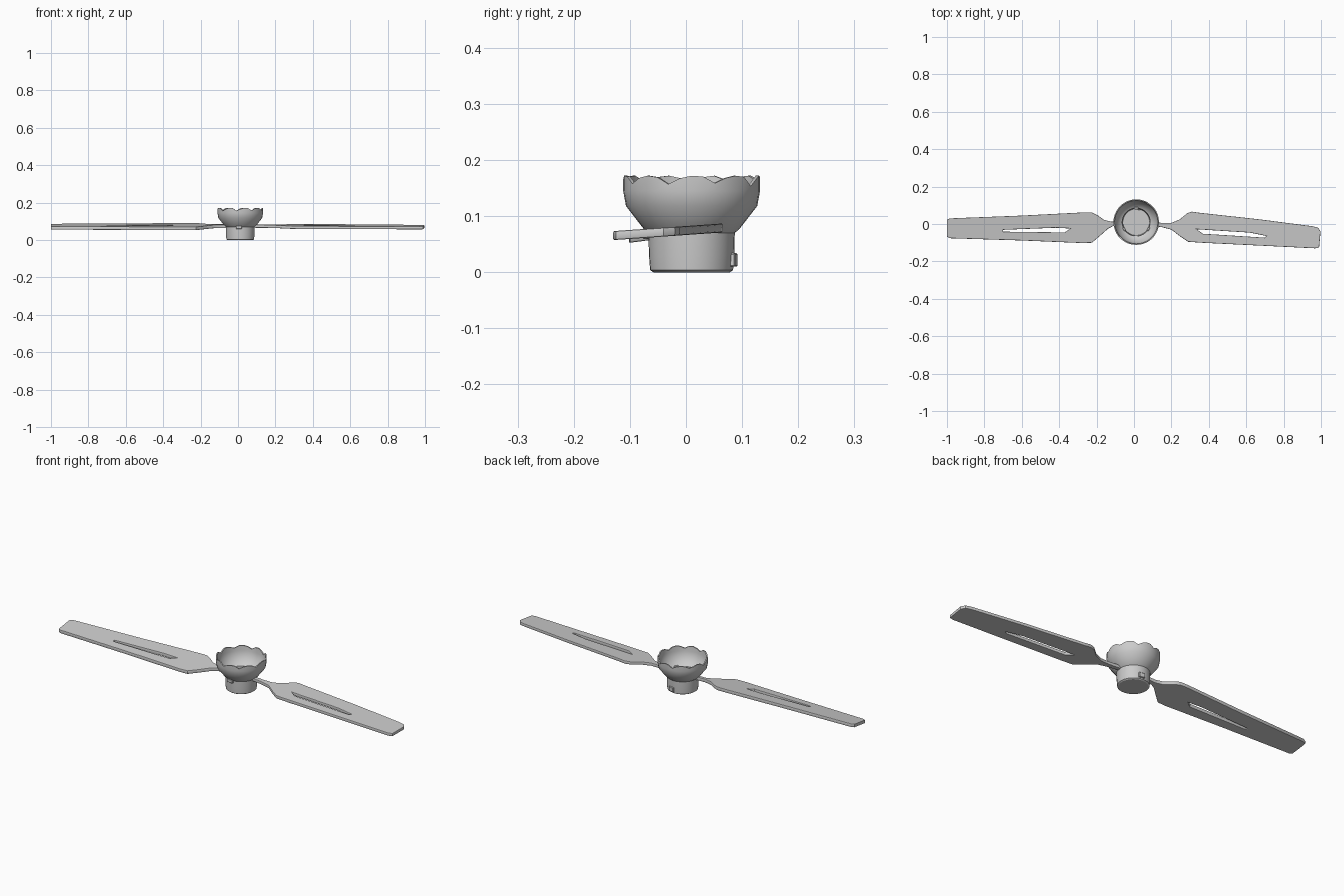
import bpy, bmesh, math, random
from mathutils import Matrix, Vector

cube = bpy.data.objects.get("Cube")
if cube:
    bpy.data.objects.remove(cube, do_unlink=True)
random.seed(4)

grey = bpy.data.materials.new("plain grey")
grey.use_nodes = True
COLOUR = (0.6, 0.6, 0.6, 1)
grey.diffuse_color = COLOUR
grey.node_tree.nodes["Principled BSDF"].inputs["Base Color"].default_value = COLOUR

CENTRE = Vector((0.012, 0.01, 0))


def add_object(name, mesh, angle=30):
    obj = bpy.data.objects.new(name, mesh)
    bpy.context.collection.objects.link(obj)
    mesh.materials.clear()
    mesh.materials.append(grey)
    bpy.ops.object.select_all(action="DESELECT")
    obj.select_set(True)
    bpy.context.view_layer.objects.active = obj
    bpy.ops.object.shade_smooth_by_angle(angle=math.radians(angle))
    return obj


# Hub: turned cup with a thin wall and a broken rim
def make_hub():
    profile = [(0.068, 0), (0.074, 0.004), (0.076, 0.03), (0.077, 0.07),
               (0.086, 0.078), (0.117, 0.118), (0.122, 0.145), (0.122, 0.172),
               (0.116, 0.172), (0.114, 0.145), (0.109, 0.12), (0.086, 0.088),
               (0.075, 0.082), (0.071, 0.02)]
    sides = 36
    notch = [0, 0.002, 0.013, 0.005]
    drops = [notch[i % 4] * random.uniform(0.7, 1.5) for i in range(sides)]
    bm = bmesh.new()
    rings = []
    for r, z in profile:
        ring = []
        for i in range(sides):
            a = math.tau * i / sides
            h = z - drops[i] if z > 0.17 else z
            ring.append(bm.verts.new(CENTRE + Vector((r * math.cos(a), r * math.sin(a), h))))
        rings.append(ring)
    for low, high in zip(rings, rings[1:]):
        for i in range(sides):
            j = (i + 1) % sides
            bm.faces.new((low[i], low[j], high[j], high[i]))
    bm.faces.new(rings[0][::-1])
    bm.faces.new(rings[-1])
    mesh = bpy.data.meshes.new("hub_cup")
    bm.to_mesh(mesh)
    bm.free()
    add_object("hub_cup", mesh)


make_hub()


# Blade: filled outline with a long slot, pitched across its width
def make_blade(name, outline, slot, half_thickness, pitch, height):
    bevel = 0.003
    curve = bpy.data.curves.new(name, "CURVE")
    curve.dimensions = "2D"
    curve.fill_mode = "BOTH"
    curve.extrude = half_thickness - bevel
    curve.bevel_depth = bevel
    curve.bevel_resolution = 1
    curve.offset = -bevel
    for points in (outline, slot):
        spline = curve.splines.new("POLY")
        spline.points.add(len(points) - 1)
        for p, (x, y) in zip(spline.points, points):
            p.co = (x, y, 0, 1)
        spline.use_cyclic_u = True
    temp = bpy.data.objects.new(name + "_outline", curve)
    bpy.context.collection.objects.link(temp)
    graph = bpy.context.evaluated_depsgraph_get()
    mesh = bpy.data.meshes.new_from_object(temp.evaluated_get(graph))
    bpy.data.objects.remove(temp, do_unlink=True)
    for v in mesh.vertices:
        v.co.z += height + pitch * (v.co.y + 0.02)
    mesh.name = name
    add_object(name, mesh)


make_blade(
    "left_blade",
    [(0.084, -0.008), (0.15, -0.017), (0.2, -0.03), (0.245, -0.065), (0.29, -0.095),
     (0.36, -0.1), (0.97, -0.13), (0.99, -0.125), (0.998, -0.04), (0.985, -0.02),
     (0.955, -0.012), (0.67, 0.025), (0.35, 0.06), (0.31, 0.066), (0.285, 0.058),
     (0.245, 0.025), (0.2, 0.006), (0.15, 0.006), (0.084, 0.012)],
    [(0.335, -0.028), (0.368, -0.052), (0.7, -0.073), (0.708, -0.064), (0.62, -0.046)],
    0.008, 0.07, 0.073)
make_blade(
    "right_blade",
    [(-0.06, 0.014), (-0.12, 0.012), (-0.16, 0.022), (-0.195, 0.047), (-0.225, 0.062),
     (-0.27, 0.062), (-0.6, 0.045), (-0.985, 0.03), (-1, 0.022), (-1, -0.068),
     (-0.985, -0.076), (-0.6, -0.088), (-0.27, -0.102), (-0.225, -0.1),
     (-0.185, -0.066), (-0.14, -0.026), (-0.11, -0.01), (-0.06, -0.008)],
    [(-0.7, -0.031), (-0.42, -0.02), (-0.34, -0.024), (-0.37, -0.045), (-0.7, -0.041)],
    0.009, 0.13, 0.072)


# Small blocks: clips inside the cup and lugs on the hub wall
def make_block(name, degrees, radius, z, size):
    bm = bmesh.new()
    turn = Matrix.Rotation(math.radians(degrees), 4, "Z")
    bmesh.ops.create_cube(bm, size=1, matrix=Matrix.Translation(CENTRE) @ turn
                          @ Matrix.Translation((radius, 0, z)) @ Matrix.Diagonal((*size, 1)))
    bmesh.ops.bevel(bm, geom=bm.edges[:], offset=0.002, segments=1, affect="EDGES")
    mesh = bpy.data.meshes.new(name)
    bm.to_mesh(mesh)
    bm.free()
    add_object(name, mesh)


for k, angle in enumerate((90, 210, 330)):
    make_block(f"inner_clip_{k + 1}", angle, 0.074, 0.082, (0.012, 0.022, 0.012))
make_block("back_lug", 80, 0.074, 0.022, (0.014, 0.03, 0.024))
make_block("front_lug", 265, 0.079, 0.068, (0.014, 0.03, 0.018))
